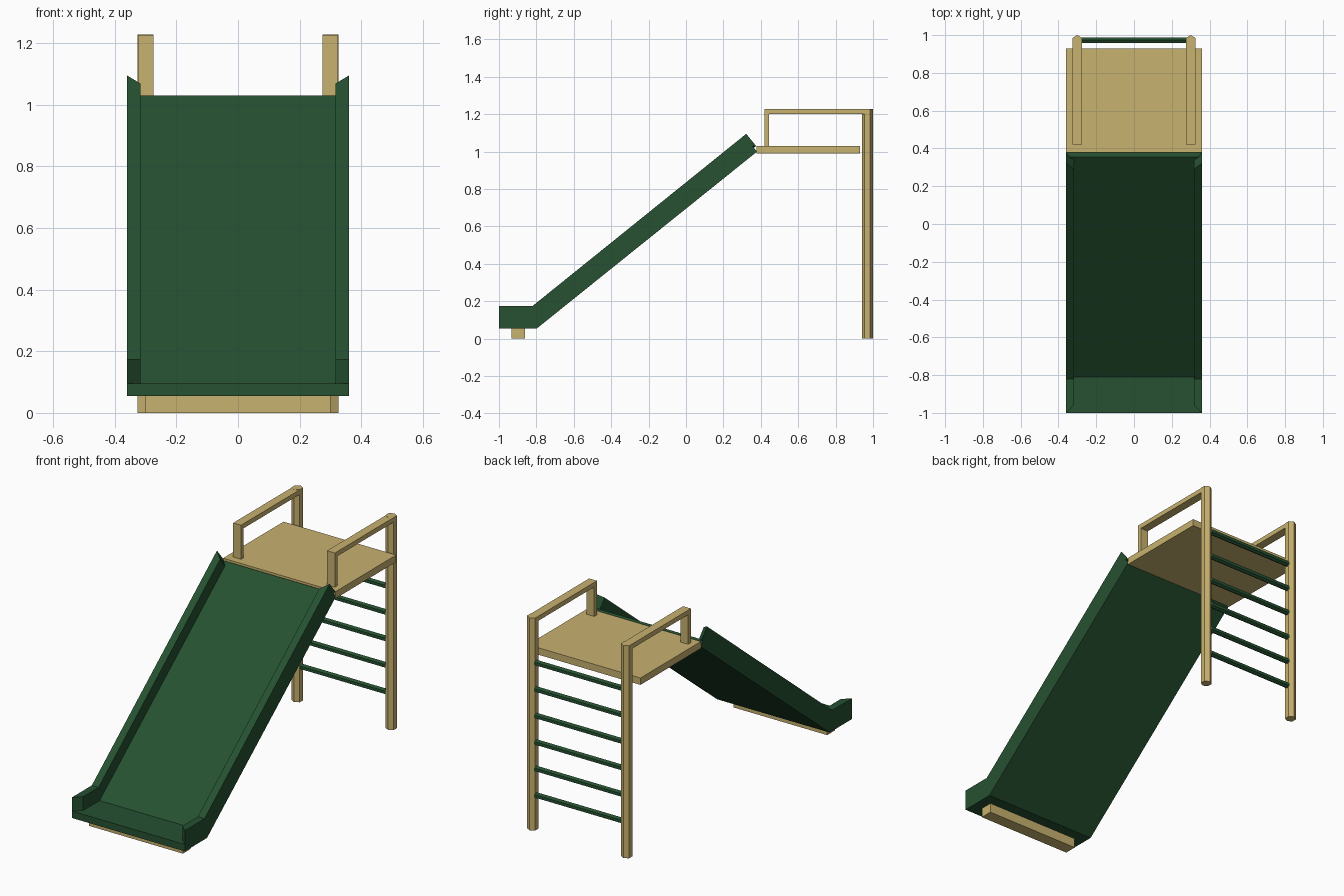
import bpy, bmesh, math
from mathutils import Matrix

if "Cube" in bpy.data.objects:
    bpy.data.objects.remove(bpy.data.objects["Cube"])


def material(name, col):
    m = bpy.data.materials.new(name)
    m.diffuse_color = (*col, 1)
    m.use_nodes = True
    m.node_tree.nodes["Principled BSDF"].inputs["Base Color"].default_value = m.diffuse_color
    return m


GREEN = material("dark green", (0.019, 0.082, 0.031))
WOOD = material("light wood", (0.58, 0.445, 0.162))


def finish(name, bm, mat):
    bmesh.ops.recalc_face_normals(bm, faces=bm.faces)
    me = bpy.data.meshes.new(name)
    bm.to_mesh(me)
    bm.free()
    me.materials.append(mat)
    ob = bpy.data.objects.new(name, me)
    bpy.context.collection.objects.link(ob)
    return ob


def box(name, lo, hi, mat):
    bm = bmesh.new()
    bmesh.ops.create_cube(bm, size=1)
    for v in bm.verts:
        v.co = [(a + b) / 2 + c * (b - a) for a, b, c in zip(lo, hi, v.co)]
    return finish(name, bm, mat)


def hex_bar(name, radius, length, matrix, mat):
    bm = bmesh.new()
    bmesh.ops.create_cone(bm, cap_ends=True, segments=6, radius1=radius,
                          radius2=radius, depth=length)
    # put the first corner on the +y axis
    bm.verts.ensure_lookup_table()
    first = bm.verts[0].co
    turn = math.pi / 2 - math.atan2(first.y, first.x)
    bm.transform(matrix @ Matrix.Rotation(turn, 4, 'Z'))
    return finish(name, bm, mat)


def loft(name, x0, prof0, x1, prof1, mat):
    """Join two side profiles (y, z) at different x."""
    bm = bmesh.new()
    a = [bm.verts.new((x0, y, z)) for y, z in prof0]
    b = [bm.verts.new((x1, y, z)) for y, z in prof1]
    bm.faces.new(a)
    bm.faces.new(b[::-1])
    n = len(a)
    for i in range(n):
        j = (i + 1) % n
        bm.faces.new((a[i], b[i], b[j], a[j]))
    return finish(name, bm, mat)


# slide bed
bed = [(-1, 0.055), (-0.797, 0.055), (0.38, 1.0), (0.355, 1.03),
       (-0.811, 0.095), (-1, 0.095)]
loft("slide_bed", -0.36, bed, 0.36, bed, GREEN)

# slide side walls, ends cut back towards the inside
outer = [(-1, 0.095), (-0.811, 0.095), (0.355, 1.03), (0.375, 1.03),
         (0.322, 1.095), (-0.82, 0.175), (-1, 0.175)]
inner = [(-0.96, 0.095), (-0.811, 0.095), (0.322, 1.004), (0.342, 1.007),
         (0.29, 1.069), (-0.82, 0.175), (-0.96, 0.175)]
for s, side in ((-1, "left"), (1, "right")):
    loft(side + "_slide_wall", 0.36 * s, outer, 0.317 * s, inner, GREEN)

# foot beam and platform
box("foot_beam", (-0.3, -0.932, 0), (0.3, -0.86, 0.056), WOOD)
box("platform", (-0.36, 0.378, 0.99), (0.36, 0.93, 1.03), WOOD)

# ladder posts and handrails
for s, side in ((-1, "left"), (1, "right")):
    x = 0.3 * s
    hex_bar(side + "_post", 0.03, 1.228, Matrix.Translation((x, 0.97, 0.614)), WOOD)
    box(side + "_handrail", (x - 0.025, 0.42, 1.2), (x + 0.025, 0.97, 1.227), WOOD)
    box(side + "_rail_leg", (x - 0.025, 0.42, 1.03), (x + 0.025, 0.445, 1.2), WOOD)

# ladder rungs
for i in range(6):
    place = (Matrix.Translation((0, 0.973, 0.2 + 0.153 * i))
             @ Matrix.Rotation(math.pi / 2, 4, 'Y') @ Matrix.Rotation(math.pi / 2, 4, 'Z'))
    hex_bar("rung_%d" % (i + 1), 0.017, 0.57, place, GREEN)
